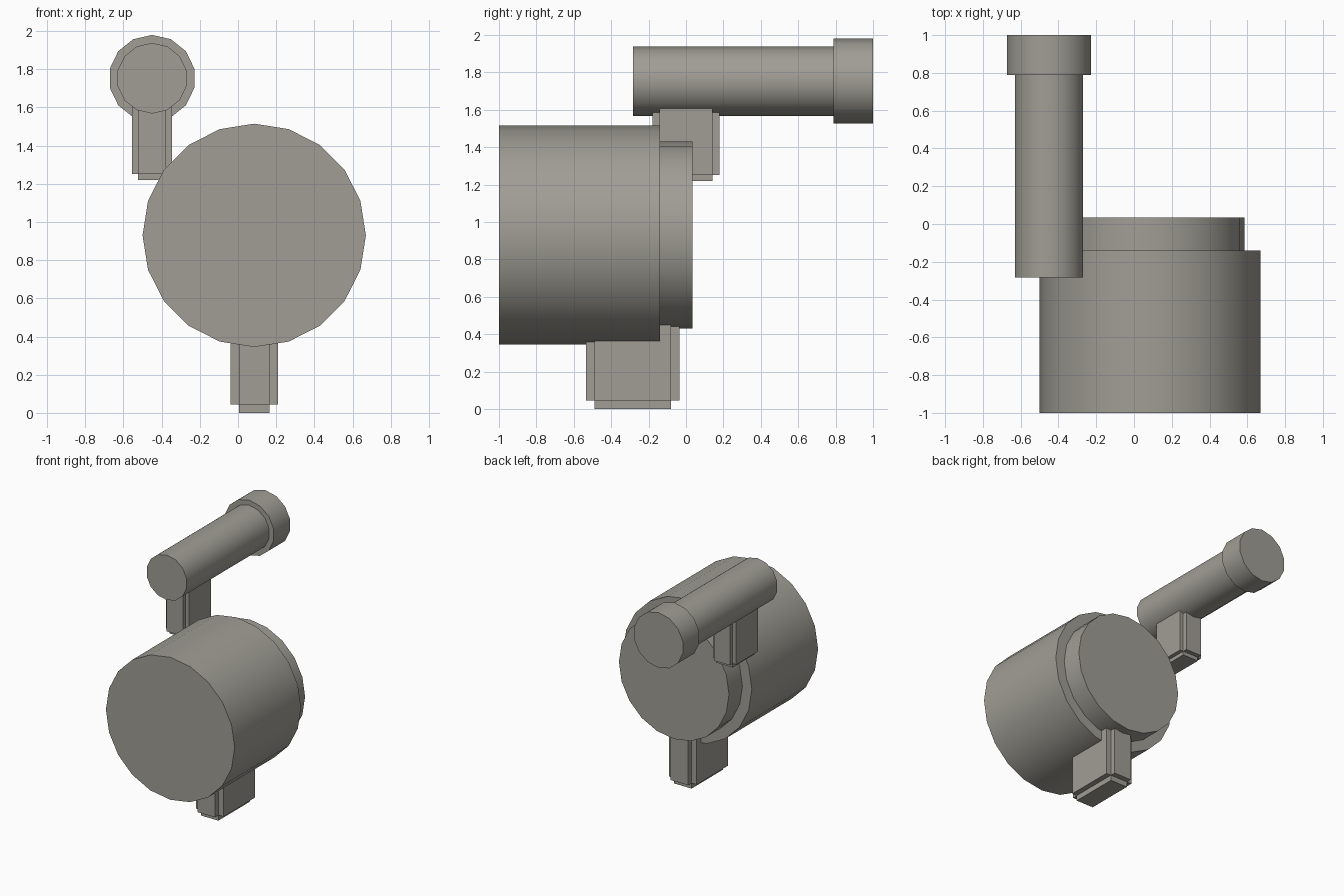
import bpy, bmesh, math
from mathutils import Matrix, Vector

if "Cube" in bpy.data.objects:
    bpy.data.objects.remove(bpy.data.objects["Cube"])

# Dark warm grey shared by all parts
metal = bpy.data.materials.new("dark_metal")
metal.diffuse_color = (0.35, 0.34, 0.30, 1)
metal.use_nodes = True
metal.node_tree.nodes["Principled BSDF"].inputs["Base Color"].default_value = metal.diffuse_color


def finish(name, bm):
    bmesh.ops.recalc_face_normals(bm, faces=bm.faces)
    me = bpy.data.meshes.new(name)
    bm.to_mesh(me)
    bm.free()
    me.materials.append(metal)
    ob = bpy.data.objects.new(name, me)
    bpy.context.collection.objects.link(ob)
    return ob


def barrel(name, x, z, sides, profile):
    """Capped turned part along y; profile is (y, radius), one vertex at the top."""
    bm = bmesh.new()
    rings = []
    for y, r in profile:
        angles = [2 * math.pi * i / sides for i in range(sides)]
        rings.append([bm.verts.new((x + r * math.sin(a), y, z + r * math.cos(a))) for a in angles])
    for a, b in zip(rings, rings[1:]):
        for i in range(sides):
            j = (i + 1) % sides
            bm.faces.new((a[i], a[j], b[j], b[i]))
    bm.faces.new(rings[0])
    bm.faces.new(rings[-1])
    ob = finish(name, bm)
    bpy.context.view_layer.objects.active = ob
    ob.select_set(True)
    bpy.ops.object.shade_smooth_by_angle(angle=math.radians(35))
    ob.select_set(False)
    return ob


def notched_block(name, lo, hi, inset):
    """Block with square-notched edges: three boxes, each full length on one axis."""
    bm = bmesh.new()
    lo, hi = Vector(lo), Vector(hi)
    centre, size = (lo + hi) / 2, hi - lo
    for axis in range(3):
        s = [size[k] if k == axis else size[k] - 2 * inset[k] for k in range(3)]
        bmesh.ops.create_cube(bm, size=1, matrix=Matrix.Translation(centre) @ Matrix.Diagonal((*s, 1)))
    return finish(name, bm)


# Main drum with a narrower rear step
barrel("main_drum", 0.085, 0.930, 20,
       [(-1, 0.585), (-0.14, 0.585), (-0.14, 0.5), (0.035, 0.5)])

# Upper tube with a wider rear collar
barrel("upper_tube", -0.450, 1.753, 14,
       [(-0.283, 0.185), (0.788, 0.185), (0.788, 0.227), (1, 0.227)])

# Foot under the drum and bracket under the tube
notched_block("foot", (-0.040, -0.535, 0), (0.210, -0.035, 0.52), (0.045, 0.045, 0.045))
notched_block("tube_bracket", (-0.555, -0.178, 1.22), (-0.345, 0.178, 1.68), (0.032, 0.037, 0.032))
